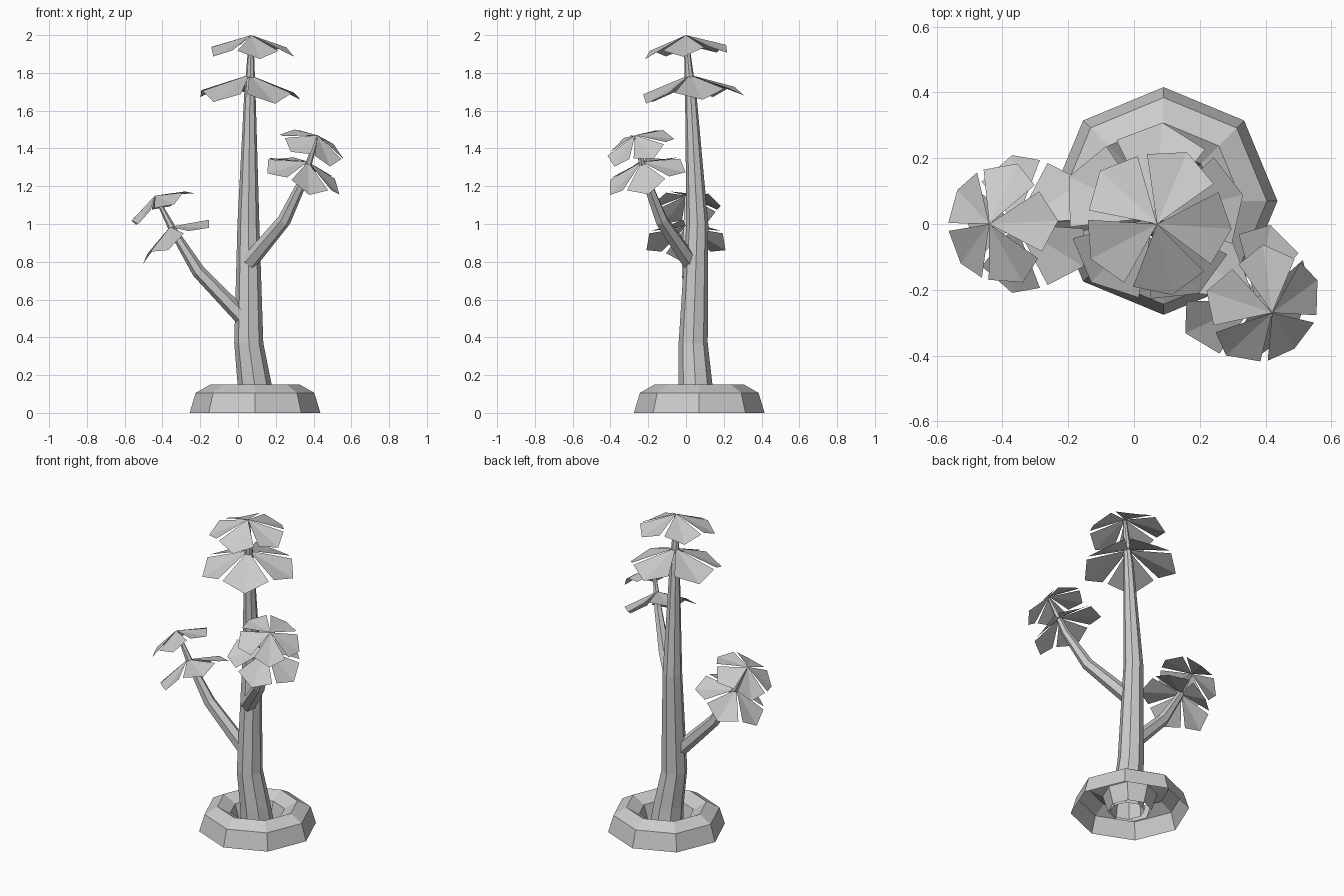
import bpy, bmesh
from math import sin, cos, pi, radians
from mathutils import Vector

if "Cube" in bpy.data.objects:
    bpy.data.objects.remove(bpy.data.objects["Cube"])

UP = Vector((0, 0, 1))


def finish(bm, name):
    me = bpy.data.meshes.new(name)
    bm.to_mesh(me)
    bm.free()
    ob = bpy.data.objects.new(name, me)
    bpy.context.collection.objects.link(ob)
    return ob


def bridge(bm, rings):
    n = len(rings[0])
    for a, b in zip(rings, rings[1:]):
        for i in range(n):
            j = (i + 1) % n
            bm.faces.new((a[i], a[j], b[j], b[i]))


def tangent(path, i):
    a, b = path[max(i - 1, 0)], path[min(i + 1, len(path) - 1)]
    return (Vector(b[:3]) - Vector(a[:3])).normalized()


# tapered faceted tube along (x, y, z, radius) points, open at the bottom
def limb(name, path, sides, level=False):
    bm = bmesh.new()
    rings = []
    for i, (x, y, z, r) in enumerate(path):
        q = UP.rotation_difference(UP if level else tangent(path, i))
        rings.append([bm.verts.new(Vector((x, y, z)) + q @ Vector(
            (r * cos(2 * pi * k / sides), r * sin(2 * pi * k / sides), 0)))
            for k in range(sides)])
    bridge(bm, rings)
    bm.faces.new(rings[-1])
    return finish(bm, name)


# five folded, drooping kite leaves around an axis
def leaf_cluster(name, apex, axis, length, phase):
    bm = bmesh.new()
    q = UP.rotation_difference(Vector(axis).normalized())

    def vert(ang, rad, drop):
        a = radians(ang)
        p = Vector((rad * cos(a), rad * sin(a), -drop)) * length
        return bm.verts.new(Vector(apex) + q @ p)

    for k in range(5):
        a = phase + 72 * k
        top = vert(a, 0, 0)
        tip = vert(a, 1.0, 0.47)
        right, left = vert(a - 32, 0.91, 0.30), vert(a + 32, 0.91, 0.30)
        bm.faces.new((top, right, tip))
        bm.faces.new((top, tip, left))
    return finish(bm, name)


# planter: upper half of an octagonal ring, open underneath
bm = bmesh.new()
rings = []
for s in range(5):
    t = pi * s / 4
    r, z = 0.237 + 0.109 * cos(t), 0.15 * sin(t)
    rings.append([bm.verts.new((0.09 + r * cos(pi * k / 4), 0.07 + r * sin(pi * k / 4), z))
                  for k in range(8)])
bridge(bm, rings)
finish(bm, "base_ring")

# trunk and branches
trunk = [(0.10, 0.06, 0, 0.10), (0.088, 0.05, 0.15, 0.09), (0.057, 0.038, 0.37, 0.077),
         (0.055, 0.06, 1.0, 0.058), (0.063, 0.025, 1.69, 0.030), (0.07, 0.0, 1.99, 0.012)]
left_branch = [(0.05, 0.03, 0.48, 0.045), (-0.21, 0.01, 0.75, 0.036),
               (-0.34, 0.005, 0.96, 0.022), (-0.435, 0.0, 1.145, 0.008)]
right_branch = [(0.06, 0.02, 0.80, 0.045), (0.245, -0.13, 1.02, 0.036),
                (0.345, -0.21, 1.23, 0.024), (0.42, -0.27, 1.46, 0.008)]
limb("trunk", trunk, 8, level=True)
limb("left_branch", left_branch, 6)
limb("right_branch", right_branch, 6)

# leaf clusters: apex, axis, leaf length, first leaf angle
clusters = {
    "trunk_leaves_upper": ((0.07, 0, 2.0), (0.02, -0.08, 1), 0.23, -6),
    "trunk_leaves_lower": ((0.06, 0.02, 1.79), (0.02, -0.08, 1), 0.28, 12),
    "left_leaves_upper": ((-0.44, 0, 1.15), (-0.48, 0, 0.88), 0.19, 3),
    "left_leaves_lower": ((-0.36, 0, 0.985), (-0.48, 0, 0.88), 0.22, 36),
    "right_leaves_upper": ((0.42, -0.27, 1.47), (0.36, -0.3, 0.88), 0.19, 20),
    "right_leaves_lower": ((0.37, -0.235, 1.33), (0.36, -0.3, 0.88), 0.22, 70),
}
for name, args in clusters.items():
    leaf_cluster(name, *args)
